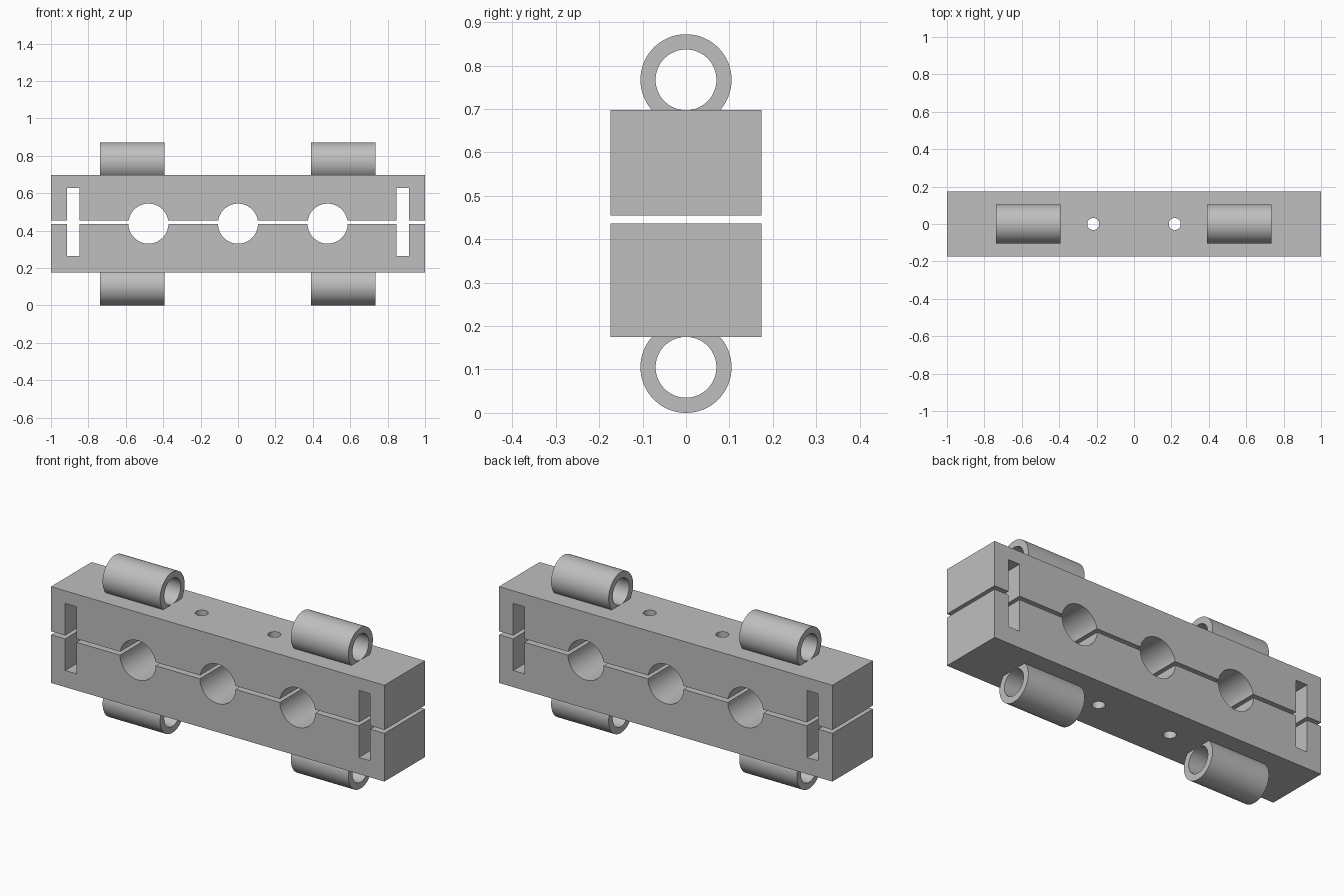
import bpy
from math import radians

cube = bpy.data.objects.get("Cube")
if cube:
    bpy.data.objects.remove(cube, do_unlink=True)

# Single plain grey
GREY = (0.52, 0.52, 0.52, 1)
mat = bpy.data.materials.new("steel_grey")
mat.use_nodes = True
mat.diffuse_color = GREY
mat.node_tree.nodes["Principled BSDF"].inputs["Base Color"].default_value = GREY


def box(name, x0, x1, depth, z0, z1):
    bpy.ops.mesh.primitive_cube_add(size=1, location=((x0 + x1) / 2, 0, (z0 + z1) / 2))
    ob = bpy.context.object
    ob.name = name
    ob.scale = (x1 - x0, depth, z1 - z0)
    bpy.ops.object.transform_apply(location=False, rotation=False, scale=True)
    ob.data.materials.append(mat)
    return ob


def cylinder(name, radius, length, location, rotation=(0, 0, 0)):
    bpy.ops.mesh.primitive_cylinder_add(vertices=64, radius=radius, depth=length,
                                        location=location, rotation=rotation)
    ob = bpy.context.object
    ob.name = name
    ob.data.materials.append(mat)
    return ob


def cut(ob, cutters):
    for c in cutters:
        mod = ob.modifiers.new("cut", "BOOLEAN")
        mod.operation = "DIFFERENCE"
        mod.solver = "EXACT"
        mod.object = c
    bpy.ops.object.select_all(action="DESELECT")
    bpy.context.view_layer.objects.active = ob
    ob.select_set(True)
    for mod in list(ob.modifiers):
        bpy.ops.object.modifier_apply(modifier=mod.name)
    bpy.ops.object.shade_smooth_by_angle(angle=radians(30))


def remove(objects):
    for ob in objects:
        bpy.data.objects.remove(ob, do_unlink=True)


ALONG_X = (0, radians(90), 0)
ALONG_Y = (radians(90), 0, 0)

# Clamp halves with a thin gap between them
halves = [box("lower_clamp_half", -1, 1, 0.348, 0.175, 0.436),
          box("upper_clamp_half", -1, 1, 0.348, 0.455, 0.697)]

# Shared cutters: three round bores, two end slots, two vertical bolt holes
cutters = [cylinder("bore_cutter", 0.107, 1, (x, 0, 0.437), ALONG_Y)
           for x in (-0.479, 0, 0.479)]
for side in (-1, 1):
    a, b = sorted((side * 0.847, side * 0.915))
    cutters.append(box("slot_cutter", a, b, 1, 0.265, 0.628))
    cutters.append(cylinder("bolt_hole_cutter", 0.032, 2, (side * 0.218, 0, 0.437)))
for half in halves:
    cut(half, cutters)
remove(cutters)

# Hinge tubes sunk slightly into the top and bottom faces
for level, z in (("upper", 0.767), ("lower", 0.105)):
    for side, x in (("right", -0.566), ("left", 0.563)):
        tube = cylinder(f"{level}_{side}_tube", 0.105, 0.345, (x, 0, z), ALONG_X)
        bore = cylinder("tube_bore_cutter", 0.07, 1, (x, 0, z), ALONG_X)
        cut(tube, [bore])
        remove([bore])
